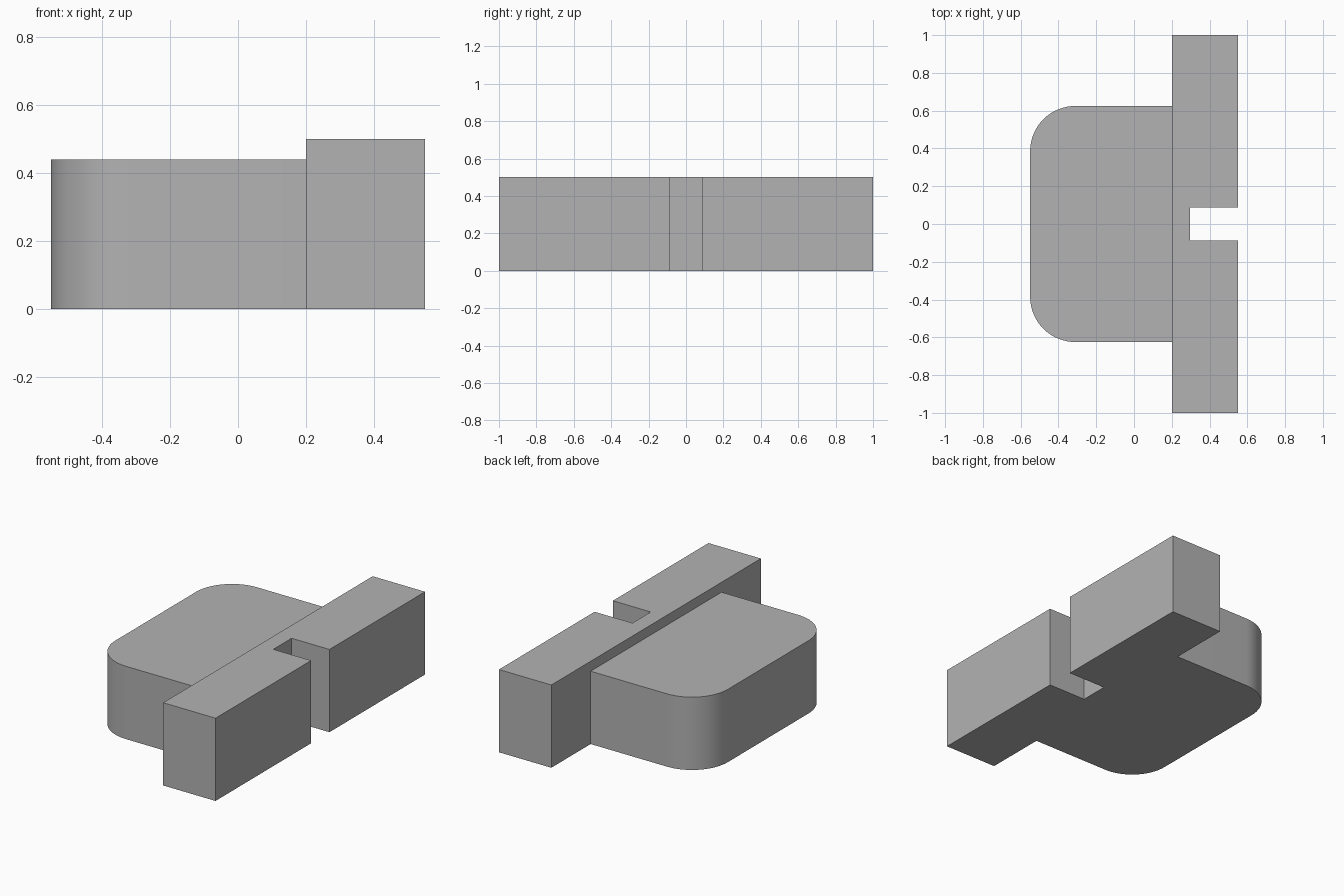
import bpy
import bmesh
from math import sin, cos, pi, radians

cube = bpy.data.objects.get("Cube")
if cube:
    bpy.data.objects.remove(cube, do_unlink=True)

# Single plain grey material
grey = bpy.data.materials.new("plain grey")
grey.use_nodes = True
colour = (0.45, 0.45, 0.45, 1)
grey.diffuse_color = colour
grey.node_tree.nodes["Principled BSDF"].inputs["Base Color"].default_value = colour


def extrude_outline(name, outline, height):
    """Raise a closed plan outline from the ground to the given height."""
    bm = bmesh.new()
    base = bm.faces.new([bm.verts.new((x, y, 0)) for x, y in outline])
    top = bmesh.ops.extrude_face_region(bm, geom=[base], use_keep_orig=True)
    for item in top["geom"]:
        if isinstance(item, bmesh.types.BMVert):
            item.co.z = height
    bmesh.ops.recalc_face_normals(bm, faces=bm.faces)
    mesh = bpy.data.meshes.new(name)
    bm.to_mesh(mesh)
    bm.free()
    mesh.materials.append(grey)
    obj = bpy.data.objects.new(name, mesh)
    bpy.context.collection.objects.link(obj)
    return obj


def mirrored(half):
    """Complete an outline by reflecting its +y half."""
    return half + [(x, -y) for x, y in reversed(half)]


# Layout
back_x, joint_x, front_x = -0.55, 0.2, 0.55
body_y, corner, steps = 0.625, 0.24, 16

# Rounded body block
arc = []
for i in range(steps + 1):
    a = pi / 2 * (1 + i / steps)
    arc.append((back_x + corner + corner * cos(a),
                body_y - corner + corner * sin(a)))
body = extrude_outline("rounded_body", mirrored([(joint_x, body_y)] + arc), 0.44)

# Long cross bar with a square slot in its outer side
slot_x, slot_y = 0.297, 0.0875
bar = extrude_outline("slotted_bar", mirrored(
    [(slot_x, slot_y), (front_x, slot_y), (front_x, 1), (joint_x, 1)]), 0.5)

# Smooth the rounded corners, keep edges sharp
bpy.ops.object.select_all(action='DESELECT')
body.select_set(True)
bpy.context.view_layer.objects.active = body
bpy.ops.object.shade_smooth_by_angle(angle=radians(30))
